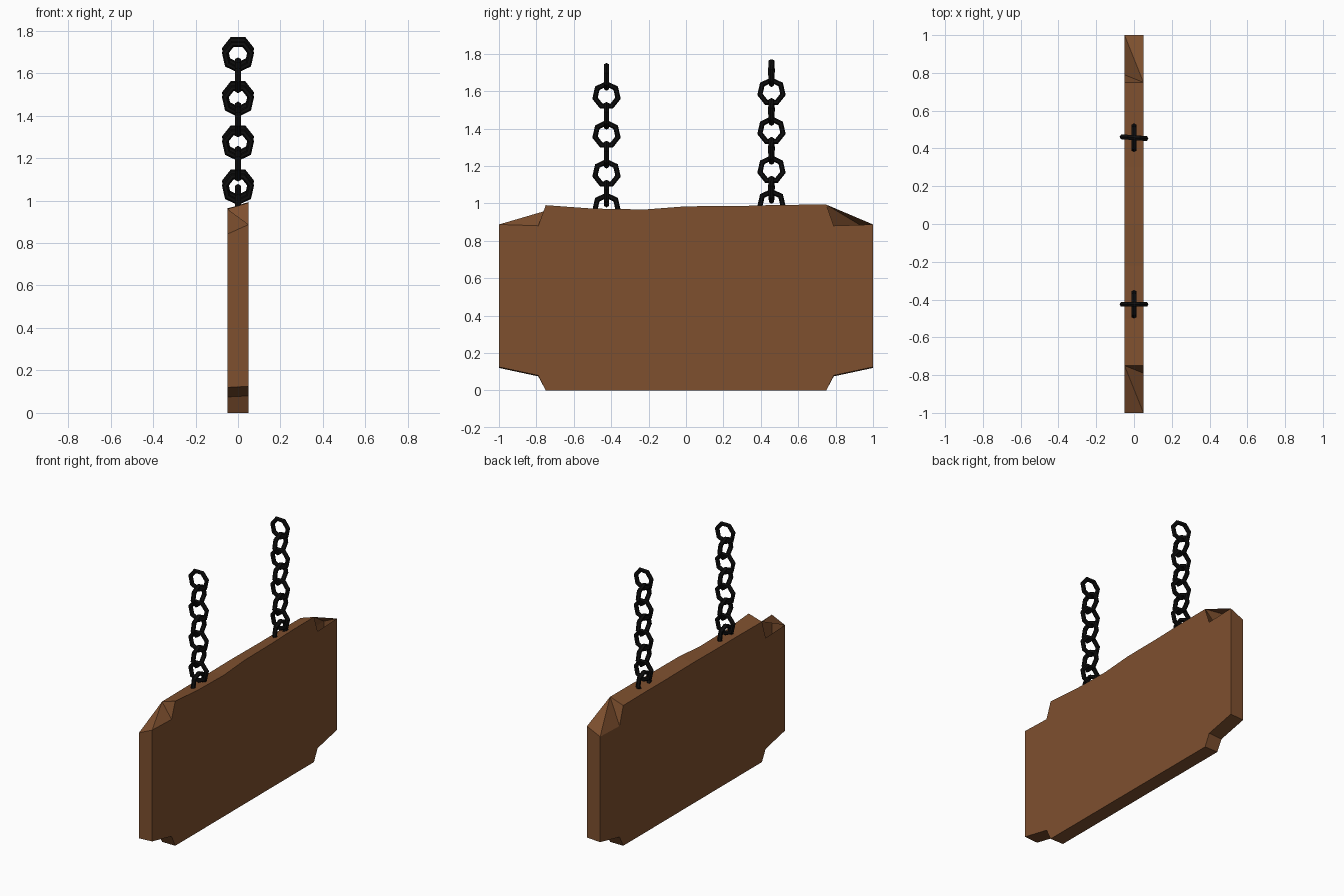
import bpy, bmesh, math

if "Cube" in bpy.data.objects:
    bpy.data.objects.remove(bpy.data.objects["Cube"])


def material(name, rgb):
    m = bpy.data.materials.new(name)
    m.diffuse_color = (*rgb, 1)
    m.use_nodes = True
    m.node_tree.nodes["Principled BSDF"].inputs["Base Color"].default_value = m.diffuse_color
    return m


wood = material("brown_wood", (0.21, 0.08, 0.028))
iron = material("black_iron", (0.004, 0.004, 0.004))

# sign board: one outline for each face, the -x one a little lower at the top
bottom = [(-1, .125), (-.79, .08), (-.75, 0), (.75, 0), (.79, .08), (1, .125)]
top = [(1, .887), (.79, .88), (.75, .993), (.5, .992), (.3, .986), (0, .984),
       (-.22, .967), (-.5, .972), (-.75, .99), (-.79, .88), (-1, .887)]
drops = [.045, .045, .033, .03, .025, .02, .005, .01, .03, .045, .045]

bm = bmesh.new()
front = [bm.verts.new((.05, y, z)) for y, z in bottom + top]
back = [bm.verts.new((-.05, y, z - d))
        for (y, z), d in zip(bottom + top, [.005, .005, 0, 0, .005, .005] + drops)]
bm.faces.new(front)
bm.faces.new(back[::-1])
n = len(front)
corner_steps = (6, 7, 14, 15)
for i in range(n):
    if i not in corner_steps:
        j = (i + 1) % n
        bm.faces.new((front[i], back[i], back[j], front[j]))

# broken top corners: a sloping cap that leaves the notch open on one side
for a, b, (end, notch, shoulder) in ((front, back, (16, 15, 14)),
                                     (back, front, (6, 7, 8))):
    bm.faces.new((a[end], b[end], b[shoulder]))
    bm.faces.new((a[end], b[shoulder], a[notch]))
    bm.faces.new((a[notch], b[shoulder], a[shoulder]))
bmesh.ops.recalc_face_normals(bm, faces=bm.faces)
mesh = bpy.data.meshes.new("sign_board")
bm.to_mesh(mesh)
bm.free()
mesh.materials.append(wood)
bpy.context.collection.objects.link(bpy.data.objects.new("sign_board", mesh))


# chains: seven-sided links, alternately facing front and side
def chain(name, y, z_top, twist):
    for k in range(8):
        z = z_top - (.70 if k == 7 else .104 * k)
        turn = 0 if k % 2 else math.pi / 2 + twist
        bpy.ops.mesh.primitive_torus_add(
            major_segments=7, minor_segments=6, major_radius=.063,
            minor_radius=.015, location=(0, y, z),
            rotation=(0, -math.pi / 2 if k % 2 else math.pi / 2, turn))
        link = bpy.context.object
        link.name = f"{name}_link_{k + 1}"
        link.data.materials.append(iron)


chain("left_chain", -.425, 1.68, 0)
chain("right_chain", .457, 1.70, -.07)
